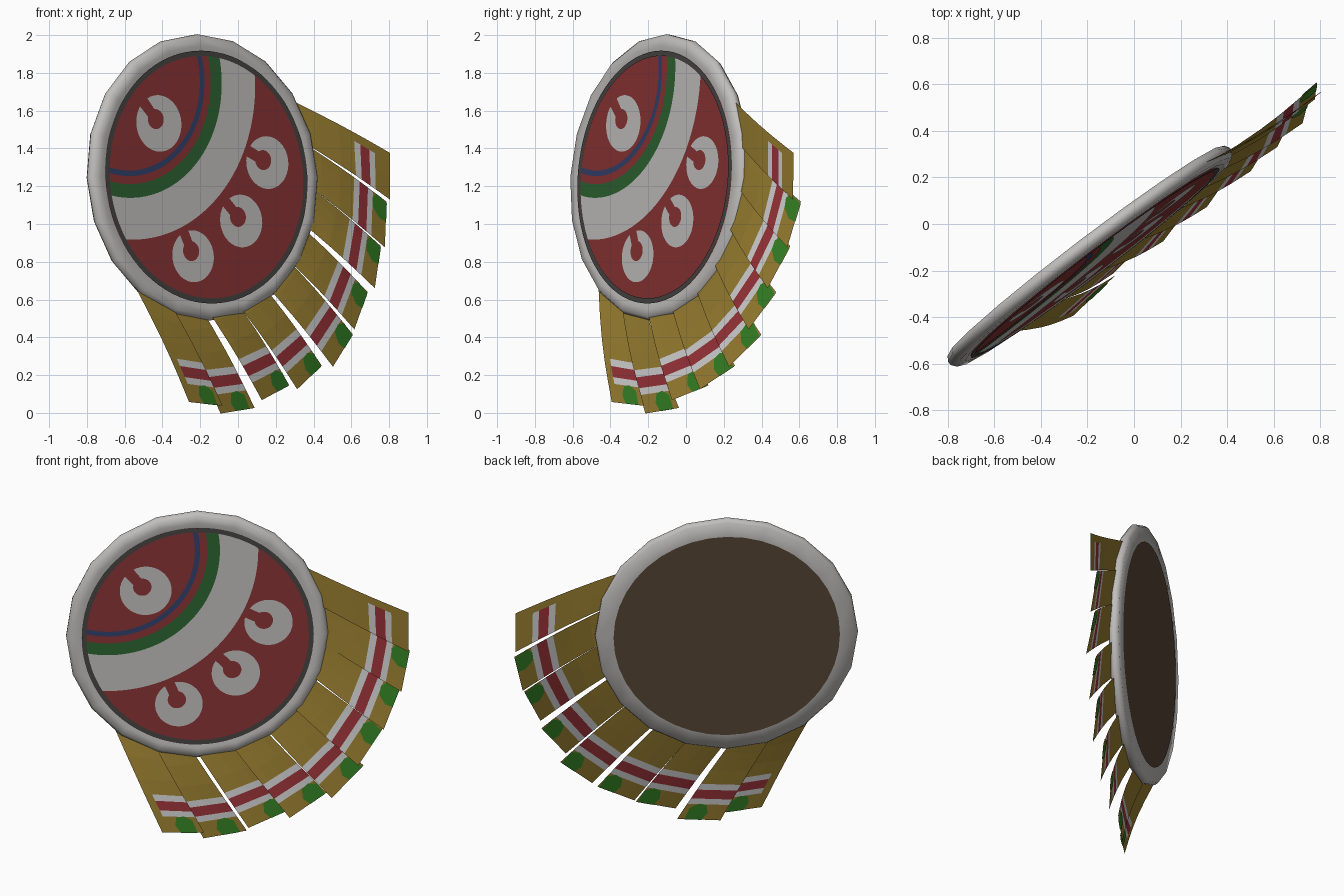
import bpy, math
from mathutils import Vector

if "Cube" in bpy.data.objects:
    bpy.data.objects.remove(bpy.data.objects["Cube"])

# Shield frame: u = sideways, w = up the face, n = out of the face
n = Vector((0.605, -0.796, 0.07)).normalized()
u = Vector((0.796, 0.605, 0)).normalized()
w = n.cross(u)
if w.z < 0:
    w = -w
C = Vector((-0.188, -0.14, 1.246))


def P(a, b, d=0.0):
    return C + u * a + w * b + n * d


def mat(name, r, g, b):
    m = bpy.data.materials.new(name)
    m.diffuse_color = (r, g, b, 1)
    m.use_nodes = True
    m.node_tree.nodes["Principled BSDF"].inputs["Base Color"].default_value = m.diffuse_color
    return m


WHITE = mat("shield white", 0.53, 0.52, 0.505)
PALE = mat("feather white", 0.65, 0.64, 0.64)
RED = mat("shield red", 0.245, 0.033, 0.033)
CRIMSON = mat("feather red", 0.32, 0.033, 0.04)
GREEN = mat("dark green", 0.025, 0.125, 0.03)
LEAF = mat("leaf green", 0.035, 0.22, 0.018)
BLUE = mat("navy blue", 0.032, 0.05, 0.14)
DARK = mat("charcoal", 0.06, 0.057, 0.054)
BROWN = mat("brown", 0.108, 0.07, 0.04)
GOLD = mat("gold", 0.32, 0.21, 0.03)


def make(name, verts, faces, mats, index=None, smooth=False):
    me = bpy.data.meshes.new(name)
    me.from_pydata(verts, [], faces)
    ob = bpy.data.objects.new(name, me)
    bpy.context.collection.objects.link(ob)
    for m in mats:
        me.materials.append(m)
    if index:
        for p, i in zip(me.polygons, index):
            p.material_index = i
    if smooth:
        bpy.ops.object.select_all(action='DESELECT')
        ob.select_set(True)
        bpy.context.view_layer.objects.active = ob
        bpy.ops.object.shade_smooth_by_angle(angle=math.radians(62))
    return ob


def strip(name, rows, d, m):
    """Sheet of quads through rows of (a, b) points, facing out."""
    k = len(rows[0])
    verts = [P(a, b, d) for row in rows for a, b in row]
    faces = [(i * k + j, i * k + j + 1, (i + 1) * k + j + 1, (i + 1) * k + j)
             for i in range(len(rows) - 1) for j in range(k - 1)]
    # drop quads squeezed flat against the border
    faces = [f for f in faces
             if (verts[f[2]] - verts[f[0]]).cross(verts[f[3]] - verts[f[1]]).length > 1e-6]
    return make(name, verts, faces, [m])


def polar(r, t, c=(0, 0)):
    return (c[0] + r * math.cos(t), c[1] + r * math.sin(t))


# Rim: 20-sided revolved profile (radius, depth)
N = 20
profile = [(0.66, 0.024), (0.70, 0.033), (0.742, 0.03), (0.76, 0.008),
           (0.76, -0.01), (0.747, -0.031), (0.645, -0.034)]
k = len(profile)
verts = [P(*polar(r, math.pi / 2 + 2 * math.pi * i / N), d) for i in range(N) for r, d in profile]
faces = [(i * k + j, i * k + j + 1, (i + 1) % N * k + j + 1, (i + 1) % N * k + j)
         for i in range(N) for j in range(k - 1)]
make("shield_rim", verts, faces, [WHITE], smooth=True)

# Back panel
make("back_panel", [P(*polar(0.655, math.pi / 2 - 2 * math.pi * i / 40), -0.0365) for i in range(40)],
     [tuple(range(40))], [BROWN])

# Painted front face and its dark border
S = 80
make("front_face", [P(*polar(0.668, 2 * math.pi * i / S), 0.029) for i in range(S)],
     [tuple(range(S))], [RED])
strip("dark_border", [[polar(0.643, 2 * math.pi * i / S), polar(0.671, 2 * math.pi * i / S)]
                      for i in range(S + 1)], 0.035, DARK)

# Curved bands around a point on the upper left edge
FOCUS = (-0.51, 0.53)


def clamp(p, lim=0.645):
    r = math.hypot(*p)
    return p if r <= lim else (p[0] * lim / r, p[1] * lim / r)


for name, r0, r1, m in (("blue_band", 0.495, 0.525, BLUE),
                        ("green_band", 0.567, 0.64, GREEN),
                        ("white_band", 0.64, 0.862, WHITE)):
    rows = [[clamp(polar(r0 + (r1 - r0) * j / 5, math.radians(t), FOCUS)) for j in range(6)]
            for t in range(-115, 26)]
    strip(name, rows, 0.033, m)

# White open rings, notch pointing to the focus
for i, (a, b, r) in enumerate([(-0.30, 0.285, 0.15), (0.41, 0.077, 0.14),
                               (0.22, -0.233, 0.14), (-0.11, -0.42, 0.138)]):
    g = math.atan2(FOCUS[1] - b, FOCUS[0] - a)
    hole = polar(0.03, g, (a, b))
    rows = []
    for s in range(41):
        f = s / 40
        ti = g + 0.6 + f * (2 * math.pi - 1.2)
        to = g + 0.22 + f * (2 * math.pi - 0.44)
        rows.append([polar(0.053, ti, hole), polar(r, to, (a, b))])
    strip("open_ring_%d" % (i + 1), rows, 0.033, WHITE)

# Feathers: fan of nine swept blades around the lower right
FAN = Vector((-1.3, 1.3))
LEN = 0.68
TIPS = [1.225, 1.235, 1.225, 1.23, 1.27, 1.245, 1.22, 1.255, 1.215]
ROWS = [0, 0.11, 0.15, 0.215, 0.258, 0.36, 0.5, LEN]       # distance from the tip
BANDS = [0, 1, 2, 1, 0, 0, 0]                              # gold, white, red


def feather_point(i, f, t, off=0.0):
    """f runs across the blade, t is the distance back from the tip."""
    pair = 0.25 if i % 2 else -0.25                        # blades lean together in pairs
    mid = (0.2 if i == 0 else 0.4 - pair) - 11.85 * i
    e = []
    for s in (5.8, -5.8):
        tip = Vector(polar(TIPS[i], math.radians(mid + s)))
        e.append(tip - (tip - FAN).normalized() * t)
    q = e[0].lerp(e[1], f)
    along = 1 - t / LEN
    bow = 0.018 * math.sin(math.pi * along)
    # roll: depth at the two tip corners
    d0, d1 = {0: (0.045, 0.03), 1: (-0.015, 0.02), 7: (0.0, 0.03),
              8: (0.045, 0.075)}.get(i, (-0.005, 0.055))
    return P(q.x, q.y, bow + (d0 * (1 - f) + d1 * f) * along + off)


for i in range(9):
    cols = [0, 0.2, 0.5, 0.8, 1]
    nc = len(cols)
    verts = [feather_point(i, f, t) for t in ROWS for f in cols]
    faces, idx = [], []
    for r in range(len(ROWS) - 1):
        for c in range(nc - 1):
            faces.append((r * nc + c, (r + 1) * nc + c, (r + 1) * nc + c + 1, r * nc + c + 1))
            plain = (i == 0 and c == 0) or (i == 8 and c == nc - 2)   # outer margins stay gold
            idx.append(0 if plain else BANDS[r])
    make("feather_%d" % (i + 1), verts, faces, [GOLD, PALE, CRIMSON], idx)
    # green tip mark, on both sides
    if i > 0:
        s = 0.12 if i >= 7 else 0.0
        shape = [(0.04, 0), (0.44, 0), (0.48, 0.05), (0.36, 0.105), (0.16, 0.115), (0.0, 0.085)]
        for side, off in (("front", 0.003), ("back", -0.003)):
            pts = [feather_point(i, f + s, t, off) for f, t in shape]
            if side == "back":
                pts.reverse()
            make("feather_mark_%s_%d" % (side, i + 1), pts, [tuple(range(len(pts)))], [LEAF])
